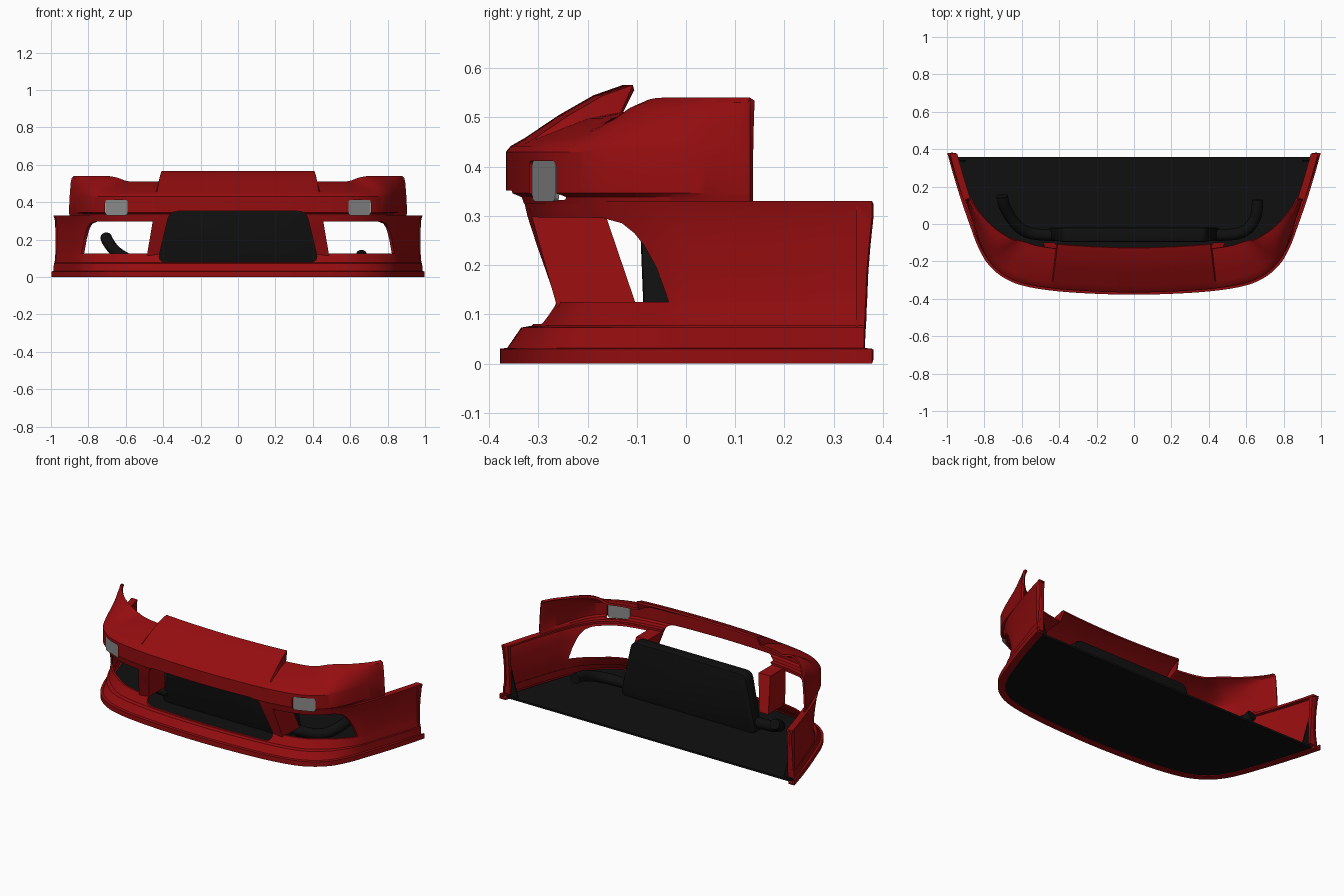
import bpy, bmesh, math
from mathutils import Vector

if "Cube" in bpy.data.objects:
    bpy.data.objects.remove(bpy.data.objects["Cube"])


def material(name, col):
    m = bpy.data.materials.new(name)
    m.diffuse_color = (*col, 1)
    m.use_nodes = True
    m.node_tree.nodes["Principled BSDF"].inputs["Base Color"].default_value = m.diffuse_color
    return m


RED = material("red_paint", (0.30, 0.004, 0.005))
BLACK = material("matte_black", (0.005, 0.005, 0.005))
GREY = material("lamp_grey", (0.25, 0.25, 0.25))


def smooth(a, b, v):
    t = max(0, min(1, (v - a) / (b - a)))
    return t * t * (3 - 2 * t)


def make(name, verts, faces, mat, recalc=True):
    me = bpy.data.meshes.new(name)
    me.from_pydata(verts, [], faces)
    if recalc:
        bm = bmesh.new()
        bm.from_mesh(me)
        bmesh.ops.recalc_face_normals(bm, faces=bm.faces)
        bm.to_mesh(me)
        bm.free()
    ob = bpy.data.objects.new(name, me)
    bpy.context.collection.objects.link(ob)
    if mat:
        me.materials.append(mat)
    return ob


def solid(name, a, b, mat=None):
    """Closed body between two matching loops."""
    n = len(a)
    faces = [list(range(n)), list(range(n, 2 * n))]
    faces += [(i, (i + 1) % n, n + (i + 1) % n, n + i) for i in range(n)]
    return make(name, list(a) + list(b), faces, mat)


def rounded(pts, r, steps=6):
    out = []
    for i, p in enumerate(pts):
        p = Vector(p)
        q0 = Vector(pts[i - 1]) - p
        q1 = Vector(pts[(i + 1) % len(pts)]) - p
        a, b = p + q0.normalized() * r, p + q1.normalized() * r
        for k in range(steps + 1):
            t = k / steps
            out.append(a * (1 - t) ** 2 + p * 2 * t * (1 - t) + b * t * t)
    return out


def finish(ob, angle=30):
    bpy.ops.object.select_all(action='DESELECT')
    ob.select_set(True)
    bpy.context.view_layer.objects.active = ob
    bpy.ops.object.convert(target='MESH')
    bpy.ops.object.shade_smooth_by_angle(angle=math.radians(angle))


# Plan outline of the bumper, right half, then mirrored
CTRL = [(0, -.378), (.25, -.371), (.45, -.355), (.6, -.328), (.7, -.285), (.78, -.215),
        (.835, -.12), (.88, 0), (.925, .13), (.965, .26), (.998, .378)]
C = [Vector(p) for p in CTRL]
P = [Vector((-.25, -.371))] + C + [C[-1] * 2 - C[-2]]
half = []
for i in range(1, len(P) - 2):
    p0, p1, p2, p3 = P[i - 1:i + 3]
    for k in range(8):
        t = k / 8
        half.append(.5 * (2 * p1 + (p2 - p0) * t + (2 * p0 - 5 * p1 + 4 * p2 - p3) * t ** 2
                          + (3 * p1 - p0 - 3 * p2 + p3) * t ** 3))
half.append(C[-1])
for xs in (.438, .444):
    i = next(i for i, p in enumerate(half) if p.x > xs)
    half.insert(i, half[i - 1].lerp(half[i], (xs - half[i - 1].x) / (half[i].x - half[i - 1].x)))
outline = [Vector((-p.x, p.y)) for p in reversed(half[1:])] + half


def inset(pts, i, d):
    t = (pts[min(i + 1, len(pts) - 1)] - pts[max(i - 1, 0)]).normalized()
    return pts[i] + Vector((-t.y, t.x)) * d


def loft(name, pts, section, fix, thick):
    verts, faces = [], []
    for i, p in enumerate(pts):
        sec = section(p)
        n = len(sec)
        for d, z in sec:
            q = inset(pts, i, d)
            verts.append((q.x, fix(q.y, z), z))
    for i in range(len(pts) - 1):
        for j in range(n - 1):
            a = i * n + j
            faces.append((a, a + n, a + n + 1, a + 1))
    ob = make(name, verts, faces, RED, False)
    m = ob.modifiers.new("thickness", 'SOLIDIFY')
    m.thickness, m.offset = thick, -1
    return ob


# Lower bumper with splitter lip and side panels
LOW_F = [(.04, 0), (0, 0), (0, .03), (.015, .032), (.043, .073), (.065, .077), (.09, .115),
         (.095, .125), (.076, .185), (.058, .24), (.04, .30), (.034, .33), (.07, .33)]
LOW_S = [(.04, 0), (0, 0), (0, .03), (.012, .032), (.014, .073), (.018, .077), (.022, .115),
         (.024, .125), (.024, .185), (.023, .24), (.02, .30), (.012, .33), (.05, .33)]


def low_section(p):
    w = smooth(-.27, 0, p.y)
    return [(a[0] * (1 - w) + b[0] * w, a[1]) for a, b in zip(LOW_F, LOW_S)]


def low_fix(y, z):
    if z > .031:
        y -= .02 * smooth(.13, .38, y) * (1 - max(0, (z - .1) / .23) ** 2)
    return min(y, .378)


lower = loft("lower_bumper", outline, low_section, low_fix, .012)

# Upper bumper with raised centre tab and headlight recesses
UP_F = [(.034, .325), (.03, .338), (.012, .346), (.012, .43), (.022, .442), (.05, .455),
        (.10, .475), (.16, .498), (.225, .511)]
UP_T = UP_F[:5] + [(.05, .458), (.12, .505), (.19, .545), (.25, .566)]
UP_S = [(.026, .325), (.024, .338), (.022, .346), (.026, .43), (.028, .45), (.03, .48),
        (.033, .51), (.038, .53), (.05, .54)]


def up_section(p):
    if abs(p.x) < .44:
        return UP_T
    wd, wz = smooth(-.32, .13, p.y), smooth(-.30, -.11, p.y)
    return [(a[0] * (1 - wd) + b[0] * wd, a[1] * (1 - wz) + b[1] * wz) for a, b in zip(UP_F, UP_S)]


upper = loft("upper_bumper", [p for p in outline if p.y < .1301], up_section,
             lambda y, z: min(y, .13), .012)

# Cutters: grille, side ducts, lamp pockets
grille = rounded([(-.43, .08), (.43, .08), (.365, .352), (-.365, .352)], .045)
cutters = [solid("grille_cutter", [(p.x, -.6, p.y) for p in grille],
                 [(p.x, -.13, p.y) for p in grille])]
side = [(-.6, .125), (-.035, .125), (-.06, .195), (-.085, .24), (-.105, .265), (-.13, .285),
        (-.17, .296), (-.6, .30)]
lamp = rounded([(-.06, -.04), (.06, -.04), (.06, .04), (-.06, .04)], .015)
for s in (-1, 1):
    cutters.append(solid("duct_cutter", [(s * (.455 + (.3 - z) * .17), y, z) for y, z in side],
                         [(s * 1.2, y, z) for y, z in side]))
    cutters.append(solid("lamp_cutter", [(s * .65 + p.x, -.5, .372 + p.y) for p in lamp],
                         [(s * .65 + p.x, -.2, .372 + p.y) for p in lamp]))
for ob in (lower, upper):
    for c in cutters:
        if ob is lower and c.name.startswith("lamp"):
            continue
        if ob is upper and c.name.startswith("duct"):
            continue
        m = ob.modifiers.new("cut", 'BOOLEAN')
        m.operation, m.object, m.solver = 'DIFFERENCE', c, 'EXACT'
        m.use_self = True
    finish(ob)
for c in cutters:
    bpy.data.objects.remove(c)

# Lamps, duct walls, rear flanges and corner gussets on both sides
wall = [(-.318, .315), (-.262, .115), (-.10, .115), (-.168, .315)]
for s, tag in ((-1, "left"), (1, "right")):
    a = s * .38
    big = [p * 1.06 for p in lamp]
    solid(tag + "_lamp",
          *[[(s * .65 + p.x * math.cos(a), -.289 + o + p.x * math.sin(a), .372 + p.y) for p in big]
            for o in (0, .008)], GREY)
    solid(tag + "_duct_wall", [(s * (.374 + (.315 - z) * .25), y, z) for y, z in wall],
          [(s * (.453 + (.315 - z) * .17), y, z) for y, z in wall], RED)
    fl = [(.94, .03), (.978, .03), (.975, .325), (.945, .325)]
    solid(tag + "_rear_flange", [(s * x, .345, z) for x, z in fl],
          [(s * x, .358 + .015 * (z > .2), z) for x, z in fl], RED)
    tri = [(.90, .015), (.955, .015), (.95, .2)]
    solid(tag + "_corner_gusset", [(s * x, .335, z) for x, z in tri],
          [(s * x, .343, z) for x, z in tri], BLACK)

# Flat undertray
tray = [inset(outline, i, .022) for i in range(len(outline))]
tray = [p for p in tray if p.y < .35]
tray = [Vector((-.965, .358))] + tray + [Vector((.965, .358))]
solid("undertray", [(p.x, p.y, .004) for p in tray], [(p.x, p.y, .016) for p in tray], BLACK)

# Intercooler behind the grille
core = rounded([(-.46, .015), (.46, .015), (.385, .358), (-.385, .358)], .04)
cooler = solid("intercooler", [(p.x, -.082 - .04 * p.y, p.y) for p in core],
               [(p.x, -.02, p.y) for p in core], BLACK)
m = cooler.modifiers.new("soft_edges", 'BEVEL')
m.width, m.segments = .008, 2
finish(cooler)

# Intercooler pipes
paths = {"left_pipe": [(-.42, -.06, .07), (-.54, -.06, .07), (-.62, -.02, .11),
                       (-.67, .05, .15), (-.70, .11, .195), (-.705, .15, .21)],
         "right_pipe": [(.42, -.06, .07), (.54, -.06, .07), (.61, -.03, .08),
                        (.65, .03, .10), (.66, .08, .112), (.66, .13, .115)]}
for name, pts in paths.items():
    cu = bpy.data.curves.new(name, 'CURVE')
    cu.dimensions, cu.bevel_depth, cu.bevel_resolution = '3D', .031, 4
    cu.use_fill_caps = True
    sp = cu.splines.new('NURBS')
    sp.points.add(len(pts) - 1)
    for q, p in zip(sp.points, pts):
        q.co = (*p, 1)
    sp.use_endpoint_u, sp.order_u = True, 3
    cu.materials.append(BLACK)
    ob = bpy.data.objects.new(name, cu)
    bpy.context.collection.objects.link(ob)
    finish(ob, 40)
